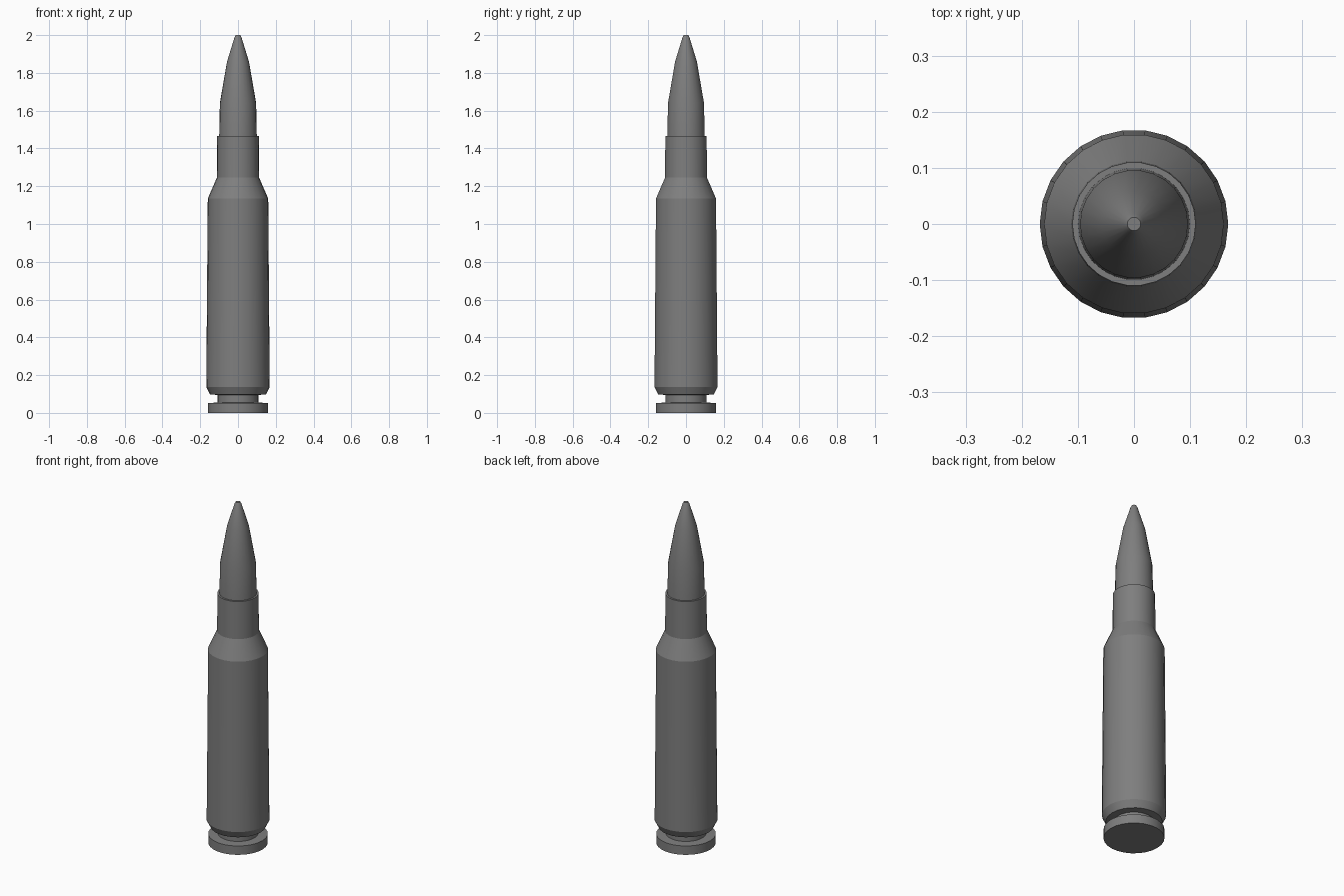
import bpy, bmesh, math

SIDES = 26

if "Cube" in bpy.data.objects:
    bpy.data.objects.remove(bpy.data.objects["Cube"], do_unlink=True)

metal = bpy.data.materials.new("grey_metal")
metal.use_nodes = True
colour = (0.21, 0.21, 0.21, 1)
metal.diffuse_color = colour
metal.node_tree.nodes["Principled BSDF"].inputs["Base Color"].default_value = colour


def lathe(name, profile):
    """Turn (radius, height) points around z and close both ends."""
    bm = bmesh.new()
    rings = []
    for r, z in profile:
        angles = [math.tau * i / SIDES for i in range(SIDES)]
        rings.append([bm.verts.new((r * math.cos(a), r * math.sin(a), z)) for a in angles])
    for low, high in zip(rings, rings[1:]):
        for i in range(SIDES):
            j = (i + 1) % SIDES
            bm.faces.new((low[i], low[j], high[j], high[i]))
    bm.faces.new(rings[0][::-1])
    bm.faces.new(rings[-1])
    mesh = bpy.data.meshes.new(name)
    bm.to_mesh(mesh)
    bm.free()
    mesh.materials.append(metal)
    obj = bpy.data.objects.new(name, mesh)
    bpy.context.collection.objects.link(obj)
    bpy.ops.object.select_all(action="DESELECT")
    obj.select_set(True)
    bpy.context.view_layer.objects.active = obj
    bpy.ops.object.shade_smooth_by_angle(angle=math.radians(20))


# Case: base rim, extractor groove, tapered body, shoulder and neck
lathe("case", [(0.159, 0), (0.159, 0.052), (0.108, 0.055), (0.108, 0.095),
               (0.148, 0.098), (0.168, 0.138), (0.16, 1.135),
               (0.112, 1.245), (0.11, 1.465)])

# Pointed tip seated in the neck
lathe("tip", [(0.1, 1.44), (0.096, 1.64), (0.058, 1.86), (0.018, 1.99), (0.012, 2)])
